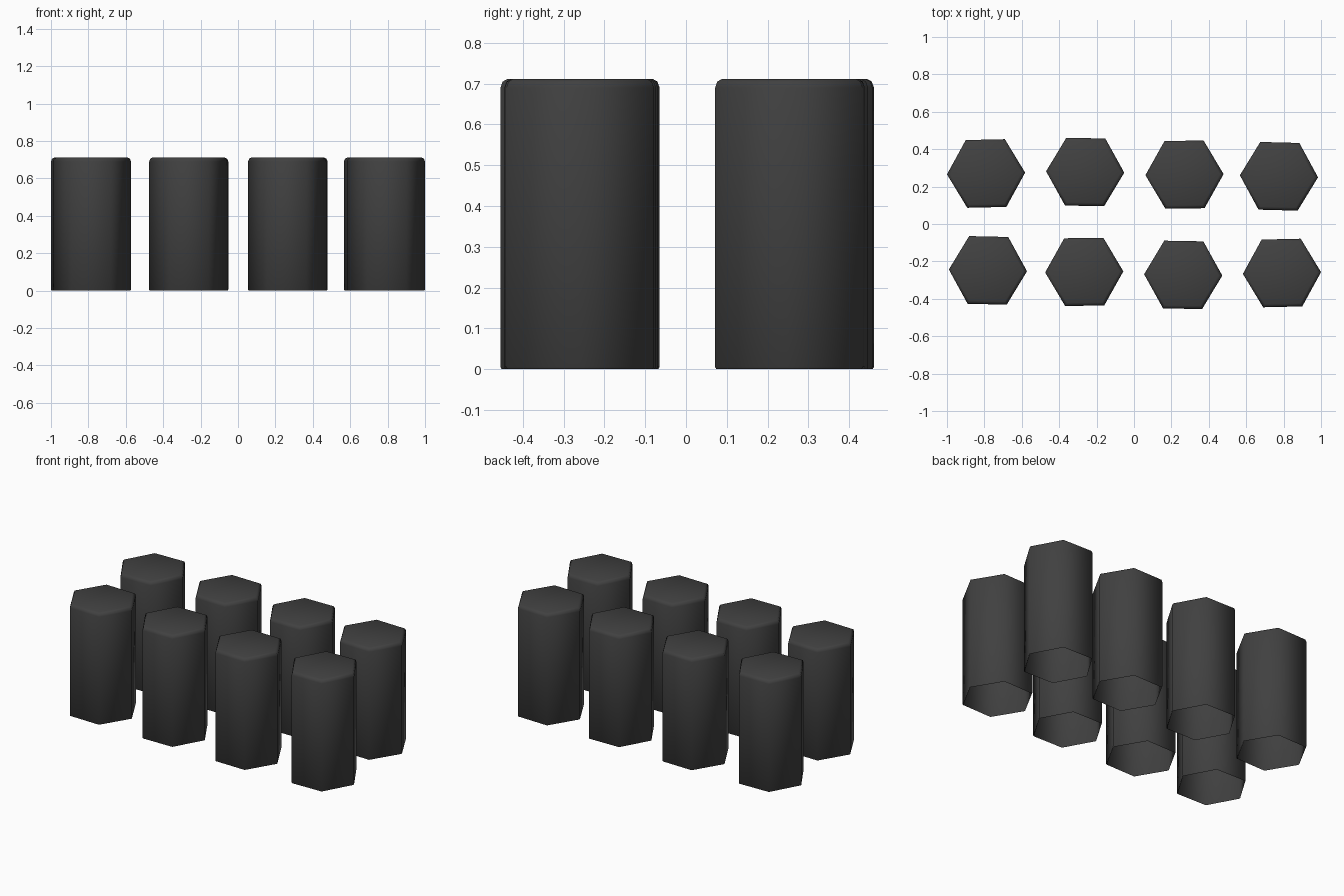
import bpy
import bmesh
from math import cos, sin, pi, radians

cube = bpy.data.objects.get("Cube")
if cube:
    bpy.data.objects.remove(cube, do_unlink=True)

# Single dark rubber colour
rubber = bpy.data.materials.new("dark_rubber")
rubber.use_nodes = True
colour = (0.052, 0.052, 0.052, 1.0)
rubber.diffuse_color = colour
shader = rubber.node_tree.nodes["Principled BSDF"]
shader.inputs["Base Color"].default_value = colour
shader.inputs["Roughness"].default_value = 0.7

SIDES = 6
RADIUS = 0.209
# Inset and height of each ring: open foot, straight wall, rounded top rim
PROFILE = [(0.004, 0.0), (0.0, 0.005), (0.0, 0.69), (0.006, 0.705), (0.02, 0.712)]


def hex_cap(name, x, y, turn):
    """Hollow six-sided cap with a rounded closed top and an open bottom."""
    bm = bmesh.new()
    rings = []
    for inset, z in PROFILE:
        r = RADIUS - inset
        rings.append([bm.verts.new((r * cos(2 * pi * i / SIDES),
                                    r * sin(2 * pi * i / SIDES), z))
                      for i in range(SIDES)])
    for low, high in zip(rings, rings[1:]):
        for i in range(SIDES):
            j = (i + 1) % SIDES
            bm.faces.new((low[i], low[j], high[j], high[i]))
    bm.faces.new(rings[-1])
    for face in bm.faces:
        face.smooth = True
    mesh = bpy.data.meshes.new(name)
    bm.to_mesh(mesh)
    bm.free()
    mesh.materials.append(rubber)
    obj = bpy.data.objects.new(name, mesh)
    obj.location = (x, y, 0)
    obj.rotation_euler.z = radians(turn)
    bpy.context.collection.objects.link(obj)


# Two slightly uneven rows: x, y, turn in degrees
rows = {
    "back": [(-0.791, 0.27, 1.3), (-0.261, 0.278, -1), (0.27, 0.264, 0.8), (0.775, 0.255, -1.5)],
    "front": [(-0.781, -0.248, -1.3), (-0.266, -0.256, 0.8), (0.263, -0.272, -1), (0.791, -0.262, 1.3)],
}
for row, caps in rows.items():
    for number, (x, y, turn) in enumerate(caps, 1):
        hex_cap(f"{row}_hex_cap_{number}", x, y, turn)
